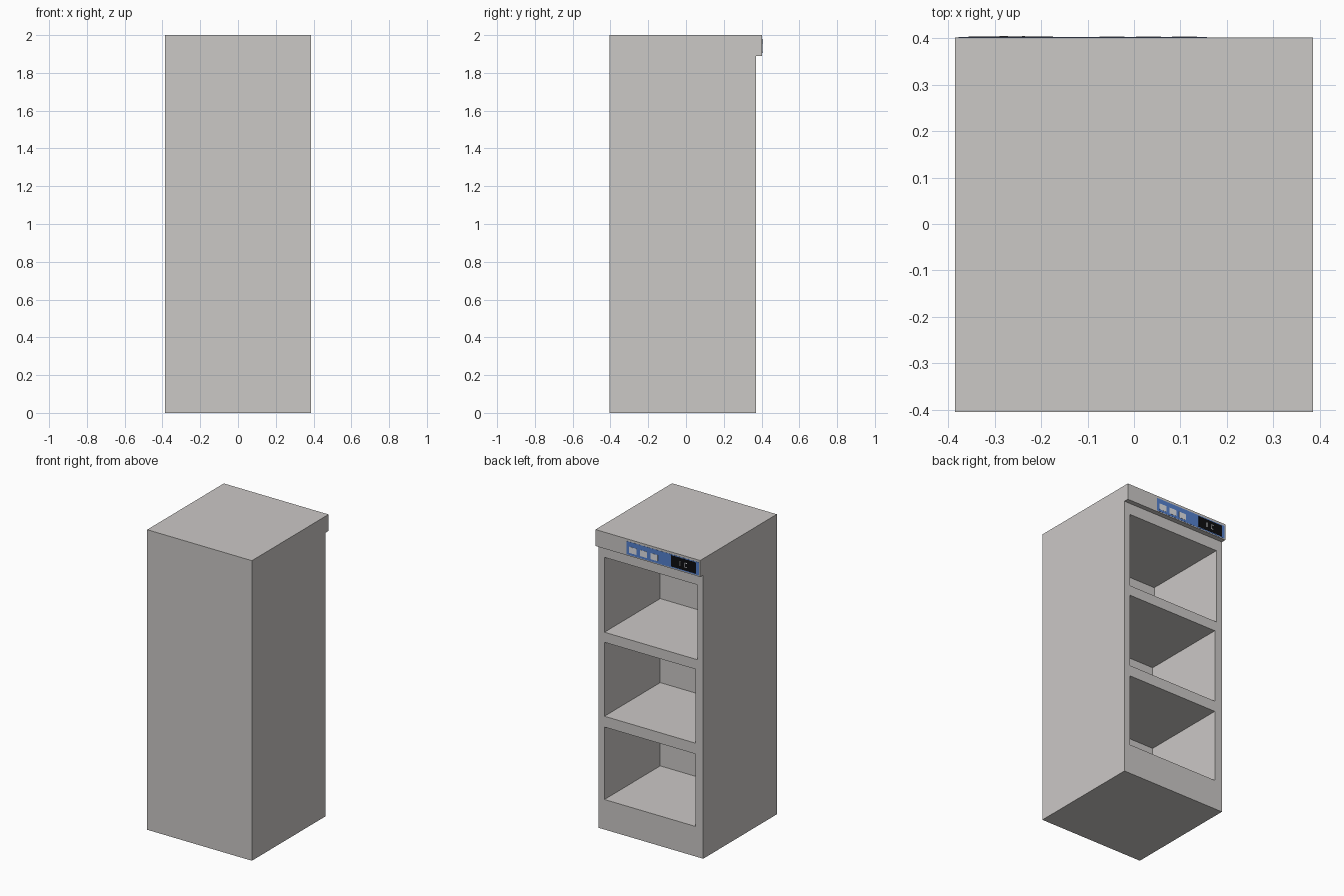
import bpy
import bmesh

cube = bpy.data.objects.get("Cube")
if cube:
    bpy.data.objects.remove(cube, do_unlink=True)


def material(name, rgb):
    mat = bpy.data.materials.new(name)
    mat.use_nodes = True
    mat.diffuse_color = (*rgb, 1)
    mat.node_tree.nodes["Principled BSDF"].inputs["Base Color"].default_value = (*rgb, 1)
    return mat


GREY = material("warm grey", (0.60, 0.58, 0.565))
BLUE = material("panel blue", (0.09, 0.22, 0.62))
BLACK = material("display black", (0.004, 0.004, 0.005))
PALE = material("pale grey", (0.74, 0.75, 0.78))


def extrude_profile(name, points, x0, x1, mat):
    """Solid made by sweeping a (y, z) outline from x0 to x1."""
    bm = bmesh.new()
    face = bm.faces.new([bm.verts.new((x0, y, z)) for y, z in points])
    swept = bmesh.ops.extrude_face_region(bm, geom=[face])["geom"]
    verts = [v for v in swept if isinstance(v, bmesh.types.BMVert)]
    bmesh.ops.translate(bm, verts=verts, vec=(x1 - x0, 0, 0))
    bmesh.ops.recalc_face_normals(bm, faces=bm.faces)
    mesh = bpy.data.meshes.new(name)
    bm.to_mesh(mesh)
    bm.free()
    mesh.materials.append(mat)
    obj = bpy.data.objects.new(name, mesh)
    bpy.context.collection.objects.link(obj)
    return obj


def box(name, x, y, z, mat):
    outline = [(y[0], z[0]), (y[1], z[0]), (y[1], z[1]), (y[0], z[1])]
    return extrude_profile(name, outline, x[0], x[1], mat)


# Cabinet body with an overhanging header
HALF_X, FRONT, BODY_BACK, HEADER_BACK = 0.386, -0.405, 0.37, 0.402
cabinet = extrude_profile(
    "cabinet_body",
    [(FRONT, 0), (BODY_BACK, 0), (BODY_BACK, 1.89),
     (HEADER_BACK, 1.89), (HEADER_BACK, 2), (FRONT, 2)],
    -HALF_X, HALF_X, GREY)

# Three open compartments cut into the body
for right, bottom, top in ((-0.33, 0.2, 0.683), (-0.33, 0.755, 1.248), (-0.343, 1.315, 1.814)):
    cutter = box("compartment_cutter", (right, 0.342), (-0.217, 0.5), (bottom, top), GREY)
    cutter.hide_render = True
    cut = cabinet.modifiers.new("compartment", "BOOLEAN")
    cut.operation = "DIFFERENCE"
    cut.solver = "EXACT"
    cut.object = cutter
    bpy.context.view_layer.objects.active = cabinet
    bpy.ops.object.modifier_apply(modifier=cut.name)
    bpy.data.objects.remove(cutter, do_unlink=True)


# Control panel plates, layered on the header
def plate(name, x, z, layer, mat):
    return box(name, x, (HEADER_BACK - 0.001, HEADER_BACK + 0.001 * layer), z, mat)


plate("control_panel", (-0.378, 0.157), (1.897, 1.985), 1, BLUE)
plate("display", (-0.357, -0.174), (1.904, 1.979), 2, BLACK)

# Push buttons
for i in range(3):
    left = 0.136 - 0.078 * i
    plate(f"button_{i + 1}", (left - 0.054, left), (1.912, 1.953), 2, PALE)

# Small lit segments on the display
plate("segment_bar", (-0.241, -0.235), (1.925, 1.957), 3, PALE)
plate("segment_side", (-0.276, -0.271), (1.925, 1.957), 3, PALE)
for name, z in (("segment_low", 1.925), ("segment_high", 1.952)):
    plate(name, (-0.29, -0.271), (z, z + 0.005), 3, PALE)
